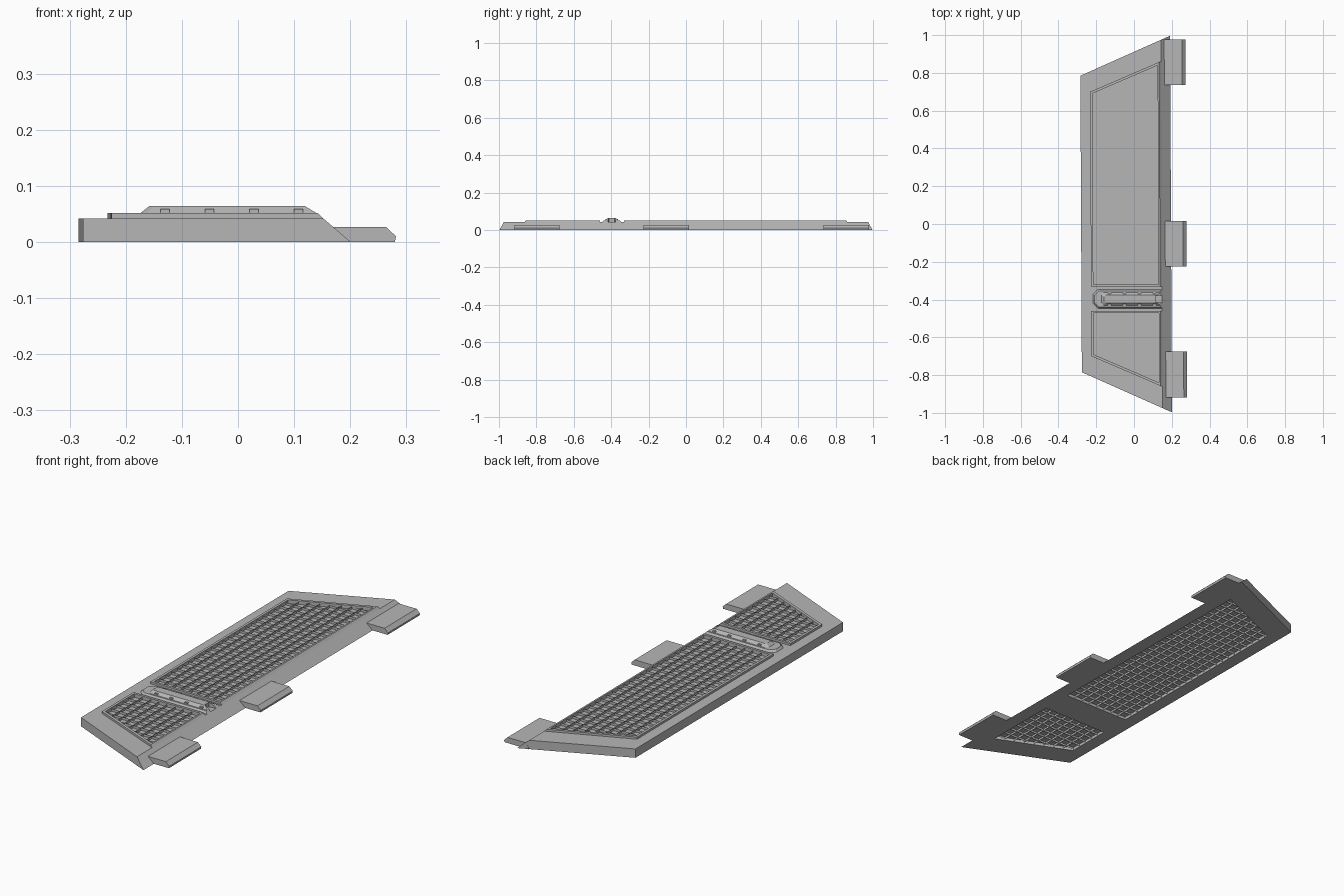
import bpy, bmesh

if "Cube" in bpy.data.objects:
    bpy.data.objects.remove(bpy.data.objects["Cube"])

GREY = (0.47, 0.47, 0.47, 1)
mat = bpy.data.materials.new("plain grey")
mat.diffuse_color = GREY
mat.use_nodes = True
mat.node_tree.nodes["Principled BSDF"].inputs["Base Color"].default_value = GREY


def finish(name, bm, closed=True):
    # The whole panel is turned very slightly about z
    for v in bm.verts:
        v.co.x -= 0.005 * v.co.y
    if closed:
        bmesh.ops.recalc_face_normals(bm, faces=bm.faces)
    mesh = bpy.data.meshes.new(name)
    bm.to_mesh(mesh)
    bm.free()
    mesh.materials.append(mat)
    obj = bpy.data.objects.new(name, mesh)
    bpy.context.scene.collection.objects.link(obj)
    return obj


def loft(name, low, high, z0, z1):
    # Solid between two matching outlines
    bm = bmesh.new()
    a = [bm.verts.new((x, y, z0)) for x, y in low]
    b = [bm.verts.new((x, y, z1)) for x, y in high]
    bm.faces.new(a[::-1])
    bm.faces.new(b)
    for i in range(len(a)):
        j = (i + 1) % len(a)
        bm.faces.new((a[i], a[j], b[j], b[i]))
    return finish(name, bm)


def cut(obj, cutters):
    for c in cutters:
        m = obj.modifiers.new("cut", "BOOLEAN")
        m.operation, m.object, m.solver = "DIFFERENCE", c, "EXACT"
    bpy.context.view_layer.update()
    dg = bpy.context.evaluated_depsgraph_get()
    mesh = bpy.data.meshes.new_from_object(obj.evaluated_get(dg))
    obj.modifiers.clear()
    obj.data = mesh


def body_outline(right):
    end = 0.785 + (right + 0.28) * 0.445
    return [(-0.28, -0.785), (right, -end), (right, end), (-0.28, 0.785)]


def bay(side, flat, inset, right):
    # Trapezoid with one straight end and one slanted end
    left = -0.229 + inset
    tip = lambda x: 0.7 + (x + 0.229) * 0.43 - inset * 1.2
    start = flat + side * inset
    pts = [(left, start), (right, start), (right, side * tip(right)), (left, side * tip(left))]
    return pts if side > 0 else pts[::-1]


# Main body and the two mesh bays
body = loft("panel_body", body_outline(0.196), body_outline(0.147), 0, 0.042)
cutters = []
for name, side, flat in (("long", 1, -0.332), ("short", -1, -0.46)):
    hole = bay(side, flat, 0.012, 0.129)
    cutter = loft(name + "_cutter", hole, hole, -0.1, 0.1)
    cutter.hide_render = True
    cutters.append(cutter)

    rim = loft(name + "_rim", bay(side, flat, 0, 0.147), bay(side, flat, 0, 0.137), 0.042, 0.052)
    cut(rim, [cutter])
    loft(name + "_mesh_floor", hole, hole, 0.014, 0.035)

    # Thin crossing walls above and below the floor
    bm = bmesh.new()

    def wall(p, q):
        for z0, z1 in ((0.004, 0.014), (0.035, 0.047)):
            bm.faces.new([bm.verts.new(c) for c in
                          ((*p, z0), (*q, z0), (*q, z1), (*p, z1))])

    left, right, step = -0.217, 0.129, 0.0432
    start = flat + side * 0.012
    tip = lambda x: 0.6856 + (x + 0.229) * 0.43
    for i in range(1, 8):
        x = left + i * step
        wall((x, start), (x, side * tip(x)))
    for i in range(1, 40):
        y = start + side * i * step
        x = max(left, (abs(y) - 0.6856) / 0.43 - 0.229) if side * y > 0 else left
        if x < right - 0.01:
            wall((x, y), (right, y))
    finish(name + "_mesh_walls", bm, closed=False)

cut(body, cutters)
for c in cutters:
    bpy.data.objects.remove(c)

# Raised bar between the bays, with a notch at its right end
MID = -0.397


def bar(left, right, half, corner):
    return [(left, MID - half + corner), (left + corner, MID - half), (right, MID - half),
            (right, MID + half), (left + corner, MID + half), (left, MID + half - corner)]


plate = loft("bar_plate", bar(-0.218, 0.147, 0.05, 0.025), bar(-0.21, 0.137, 0.042, 0.022), 0.042, 0.052)
ridge = loft("bar_ridge", bar(-0.175, 0.137, 0.034, 0.012), bar(-0.16, 0.117, 0.02, 0.008), 0.052, 0.064)
notch_shape = [(0.112, MID - 0.015), (0.2, MID - 0.03), (0.2, MID + 0.03), (0.112, MID + 0.015)]
notch = loft("notch_cutter", notch_shape, notch_shape, 0.0425, 0.1)
notch.hide_render = True
cut(plate, [notch])
cut(ridge, [notch])
bpy.data.objects.remove(notch)

# Small studs along both sides of the ridge
for side in (-1, 1):
    for i in range(4):
        x, y = -0.132 + i * 0.0793, MID + side * 0.027
        stud = [(x - 0.008, y - 0.007), (x + 0.008, y - 0.007),
                (x + 0.008, y + 0.007), (x - 0.008, y + 0.007)]
        loft("bar_stud", stud, stud, 0.05, 0.059)

# Three mounting tabs along the sloped edge
profile = [(0.15, 0), (0.278, 0), (0.28, 0.01), (0.262, 0.027), (0.16, 0.027)]
for name, y in (("front_tab", -0.797), ("middle_tab", -0.105), ("back_tab", 0.857)):
    bm = bmesh.new()
    face = bm.faces.new([bm.verts.new((x - 0.003, y - 0.121, z)) for x, z in profile])
    new = bmesh.ops.extrude_face_region(bm, geom=[face])["geom"]
    bmesh.ops.translate(bm, vec=(0, 0.242, 0),
                        verts=[g for g in new if isinstance(g, bmesh.types.BMVert)])
    finish(name, bm)
